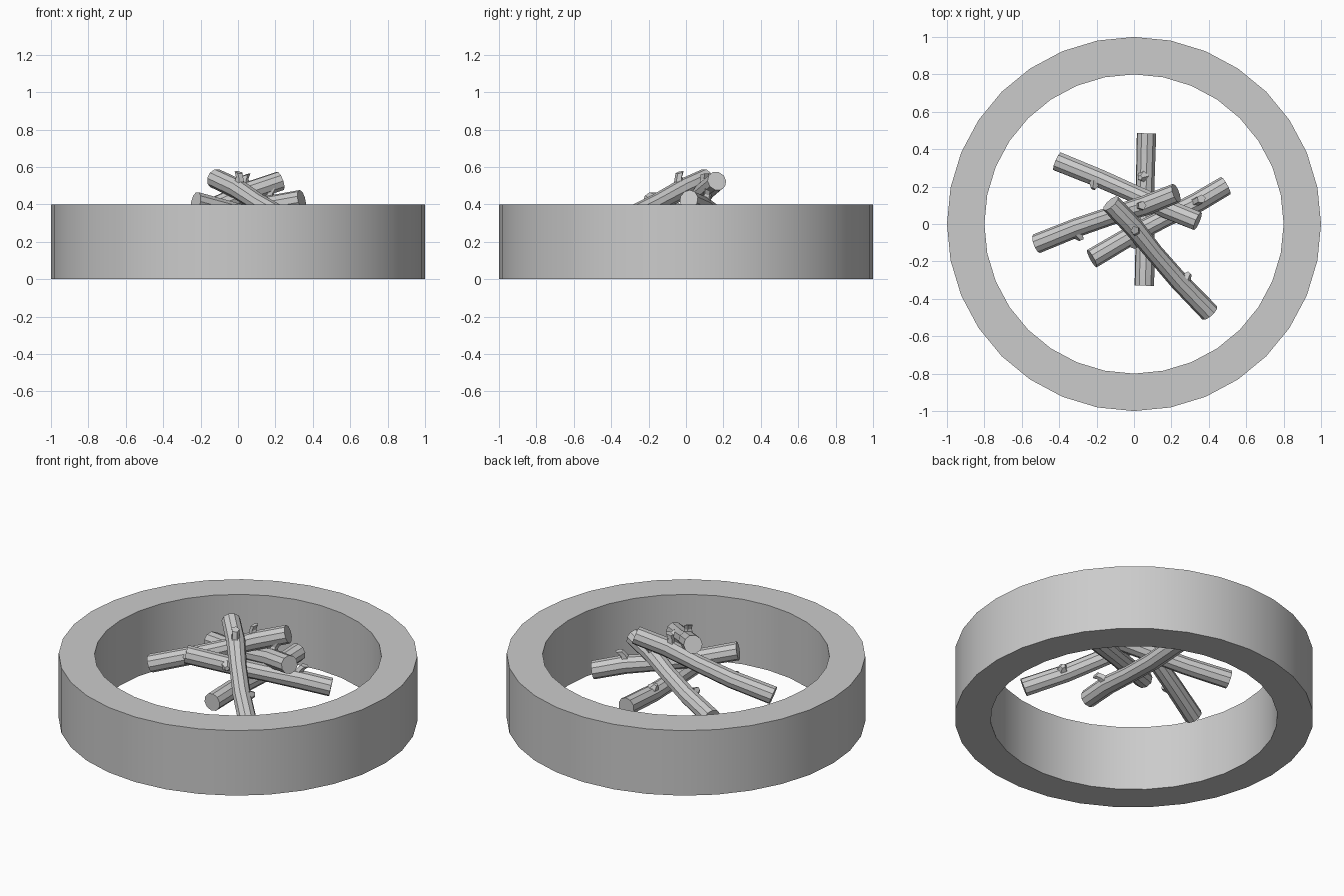
import bpy
import bmesh
import math
from mathutils import Vector

cube = bpy.data.objects.get("Cube")
if cube:
    bpy.data.objects.remove(cube)

grey = bpy.data.materials.new("plain_grey")
grey.use_nodes = True
COLOUR = (0.6, 0.6, 0.6, 1)
grey.diffuse_color = COLOUR
grey.node_tree.nodes["Principled BSDF"].inputs["Base Color"].default_value = COLOUR


def finish(bm, name, angle):
    bmesh.ops.recalc_face_normals(bm, faces=bm.faces)
    mesh = bpy.data.meshes.new(name)
    bm.to_mesh(mesh)
    bm.free()
    mesh.materials.append(grey)
    obj = bpy.data.objects.new(name, mesh)
    bpy.context.collection.objects.link(obj)
    bpy.ops.object.select_all(action="DESELECT")
    obj.select_set(True)
    bpy.context.view_layer.objects.active = obj
    bpy.ops.object.shade_smooth_by_angle(angle=math.radians(angle))
    return obj


def ring(bm, centre, u, v, radius, sides):
    steps = [2 * math.pi * i / sides for i in range(sides)]
    return [bm.verts.new(centre + radius * (math.cos(a) * u + math.sin(a) * v)) for a in steps]


def bridge(bm, a, b):
    for i in range(len(a)):
        j = (i + 1) % len(a)
        bm.faces.new((a[i], a[j], b[j], b[i]))


def tube(bm, stations, u, v, sides):
    """Capped tube through (centre, radius) stations."""
    loops = [ring(bm, c, u, v, r, sides) for c, r in stations]
    for a, b in zip(loops, loops[1:]):
        bridge(bm, a, b)
    bm.faces.new(loops[0])
    bm.faces.new(loops[-1])


# Round fire pit wall, open at top and bottom
X, Y = Vector((1, 0, 0)), Vector((0, 1, 0))
bm = bmesh.new()
section = [(1, 0), (1, 0.4), (0.8, 0.4), (0.8, 0)]
loops = [ring(bm, Vector((0, 0, z)), X, Y, r, 32) for r, z in section]
for i in range(4):
    bridge(bm, loops[i], loops[(i + 1) % 4])
finish(bm, "pit_wall", 30)


# Log with slight bends, a snapped twig on top and a knot on its left side
BENDS = [(0, 0, 0.053), (0.22, 0.006, 0.054), (0.45, -0.004, 0.049),
         (0.7, -0.008, 0.051), (1, 0, 0.053)]


def log(name, head, tail, roll=0):
    head, tail = Vector(head), Vector(tail)
    axis = tail - head
    way = axis.normalized()
    side = Vector((0, 0, 1)).cross(way).normalized()
    up = way.cross(side)
    roll = math.radians(roll)
    u = math.cos(roll) * side + math.sin(roll) * up
    v = way.cross(u)
    bm = bmesh.new()
    tube(bm, [(head + axis * t + (u + v) * off, r) for t, off, r in BENDS], u, v, 10)
    root = head + axis * 0.24
    tube(bm, [(root + v * 0.03, 0.03), (root + v * 0.07 - way * 0.012, 0.022),
              (root + v * 0.095 - way * 0.03, 0.024)], u, way, 5)
    knot = head + axis * 0.72
    tube(bm, [(knot + u * 0.03, 0.036), (knot + u * 0.064 - way * 0.01, 0.014)], v, way, 5)
    finish(bm, name, 25)


log("log_bottom", (0.055, -0.33, 0.25), (0.067, 0.485, 0.25), 60)
log("log_back_right", (0.34, 0.015, 0.425), (-0.41, 0.335, 0.25), 20)
log("log_left", (0.225, 0.165, 0.525), (-0.52, -0.105, 0.25))
log("log_low", (0.49, 0.205, 0.255), (-0.225, -0.185, 0.415))
log("log_front", (-0.125, 0.11, 0.54), (0.405, -0.475, 0.255))
